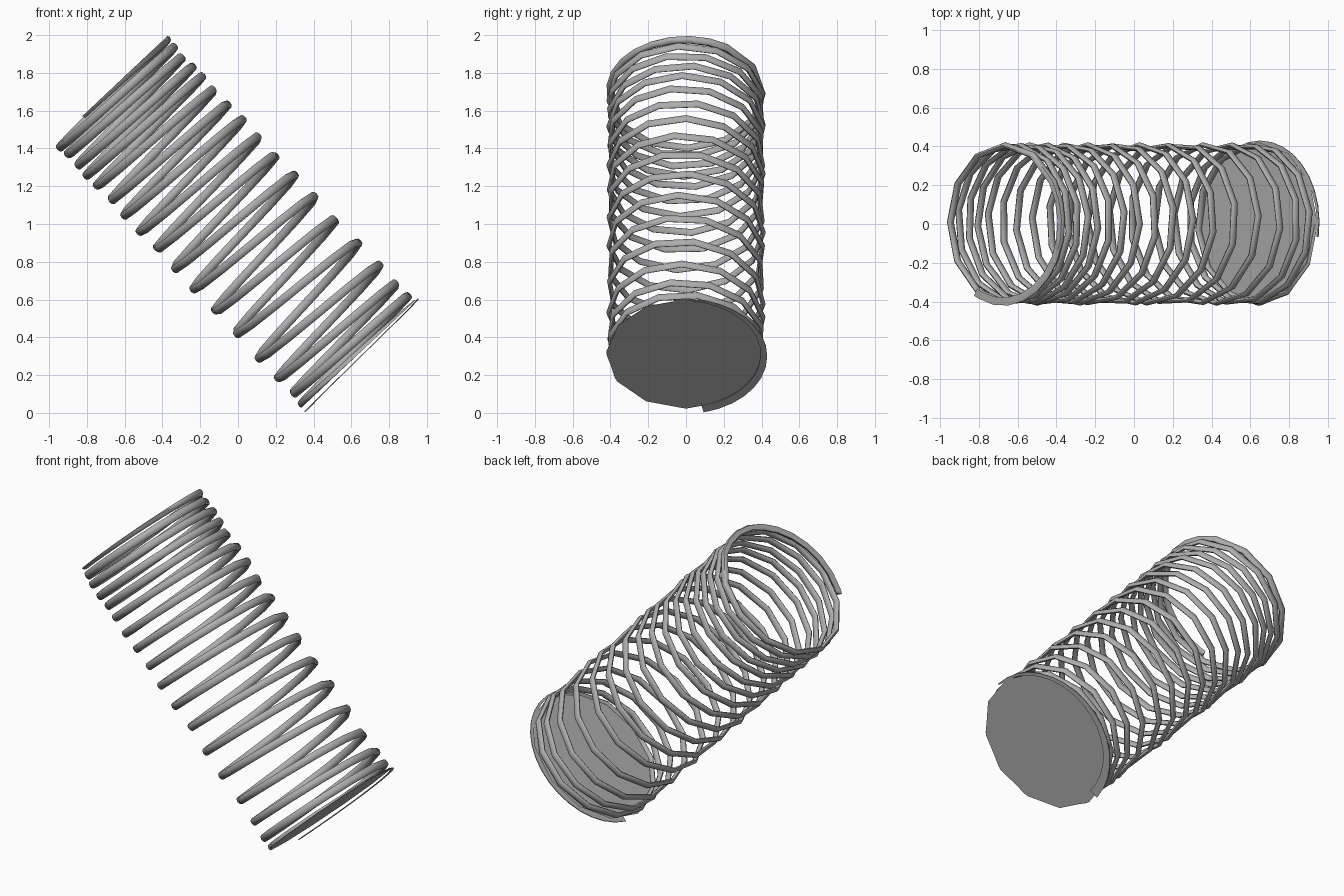
import bpy, bmesh, math
from mathutils import Vector

cube = bpy.data.objects.get("Cube")
if cube:
    bpy.data.objects.remove(cube)

# Leaning frame: spring axis, uphill direction across it, and depth
AXIS = Vector((-0.685, 0, 0.728))
ACROSS = Vector((0.728, 0, 0.685))
DEPTH = Vector((0, 1, 0))
CENTRE = ACROSS * 0.68

OUTER, THICK = 0.422, 0.023
SEGMENTS, SIDES = 12.3, 8
START, END = 0.5, 17.83
BOTTOM, TOP = -0.21, 1.71

# Height along the axis at each full turn: tight ends, open middle
TURNS = [-0.25, -0.197, -0.126, -0.013, 0.135, 0.312, 0.475, 0.638, 0.786,
         0.927, 1.054, 1.175, 1.281, 1.387, 1.465, 1.536, 1.613, 1.67, 1.72]


def height(n):
    """Smoothly interpolated axial height after n turns."""
    i = min(int(n), len(TURNS) - 2)
    f = n - i
    p = [TURNS[max(0, min(len(TURNS) - 1, i + k))] for k in (-1, 0, 1, 2)]
    m1, m2 = (p[2] - p[0]) / 2, (p[3] - p[1]) / 2
    return (p[1] + f * m1 + f * f * (3 * (p[2] - p[1]) - 2 * m1 - m2)
            + f ** 3 * (2 * (p[1] - p[2]) + m1 + m2))


def place(n, radius, t):
    """Point at n turns round the axis, at a radius and axial height."""
    angle = math.tau * n
    return (CENTRE - ACROSS * radius * math.cos(angle)
            + DEPTH * radius * math.sin(angle) + AXIS * t)


def sweep(bm, rings):
    """Join vertex rings into a closed tube with capped ends."""
    for a, b in zip(rings, rings[1:]):
        for k in range(len(a)):
            j = (k + 1) % len(a)
            bm.faces.new((a[k], a[j], b[j], b[k]))
    bm.faces.new(rings[0])
    bm.faces.new(rings[-1])


def make_object(name, bm, material):
    bmesh.ops.recalc_face_normals(bm, faces=bm.faces)
    mesh = bpy.data.meshes.new(name)
    bm.to_mesh(mesh)
    bm.free()
    mesh.materials.append(material)
    obj = bpy.data.objects.new(name, mesh)
    bpy.context.collection.objects.link(obj)
    return obj


steel = bpy.data.materials.new("steel_grey")
steel.use_nodes = True
colour = (0.42, 0.42, 0.42, 1)
steel.diffuse_color = colour
steel.node_tree.nodes["Principled BSDF"].inputs["Base Color"].default_value = colour

# Coil: a swept oval wire, ground flat at both ends and finer in its last half turn
bm = bmesh.new()
stops, n = [], START
while n < END:
    stops.append(n)
    n += 1 / SEGMENTS if n < END - 0.5 else 0.5 / SEGMENTS
stops.append(END)
rings = []
for n in stops:
    wide = 0.013 + 0.008 * max(0, min(1, 2 * (n - END + 0.8)))
    ring = []
    for k in range(SIDES):
        b = math.tau * k / SIDES
        t = height(n) + THICK * math.sin(b)
        radius = OUTER - wide + wide * math.cos(b)
        ring.append(bm.verts.new(place(n, radius, max(BOTTOM, min(TOP, t)))))
    rings.append(ring)
sweep(bm, rings)
coil = make_object("spring_coil", bm, steel)

# Lower tip: thin flat blade that narrows along the first half turn
bm = bmesh.new()
rings = []
for k in range(17):
    f = k / 16
    n = 0.035 + 0.49 * f
    inner = 0.375 + 0.045 * f
    t = -0.241 + 0.025 * f
    corners = ((inner, t), (0.43, t), (0.43, t + 0.005), (inner, t + 0.005))
    rings.append([bm.verts.new(place(n, r, h)) for r, h in corners])
sweep(bm, rings)
make_object("lower_tip", bm, steel)

# End plate: flat polygon closing the lower end
bm = bmesh.new()
bm.faces.new([bm.verts.new(place(START + k / 12, OUTER, BOTTOM - 0.002))
              for k in range(12)])
make_object("end_plate", bm, steel)

bpy.ops.object.select_all(action='DESELECT')
coil.select_set(True)
bpy.context.view_layer.objects.active = coil
bpy.ops.object.shade_smooth_by_angle(angle=math.radians(50))
